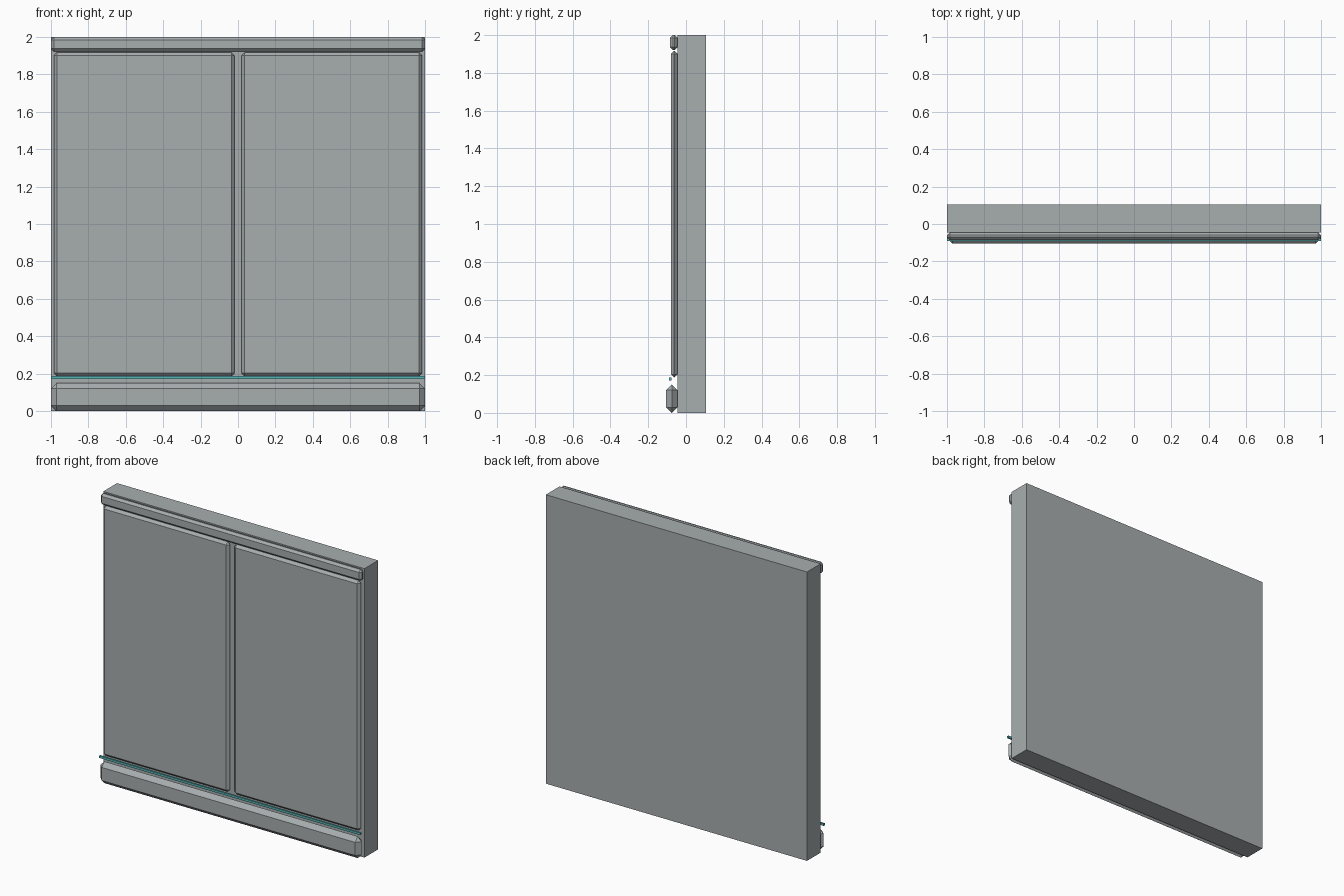
import bpy
import bmesh

cube = bpy.data.objects.get("Cube")
if cube:
    bpy.data.objects.remove(cube, do_unlink=True)


def make_material(name, rgb):
    mat = bpy.data.materials.new(name)
    mat.use_nodes = True
    color = (*rgb, 1.0)
    mat.diffuse_color = color
    mat.node_tree.nodes["Principled BSDF"].inputs["Base Color"].default_value = color
    return mat


def box(name, low, high, mat, chamfer=0.0):
    """Box between two corners, with flat chamfers on every edge."""
    bm = bmesh.new()
    bmesh.ops.create_cube(bm, size=1.0)
    for v in bm.verts:
        v.co = [(a + b) / 2 + c * (b - a) for a, b, c in zip(low, high, v.co)]
    if chamfer:
        bmesh.ops.bevel(bm, geom=bm.edges[:], offset=chamfer, offset_type="OFFSET",
                        segments=1, profile=0.5, affect="EDGES")
    bmesh.ops.recalc_face_normals(bm, faces=bm.faces[:])
    mesh = bpy.data.meshes.new(name)
    bm.to_mesh(mesh)
    bm.free()
    mesh.materials.append(mat)
    obj = bpy.data.objects.new(name, mesh)
    bpy.context.collection.objects.link(obj)
    return obj


grey = make_material("wall grey", (0.39, 0.42, 0.43))
teal = make_material("light strip teal", (0.1, 0.45, 0.46))

wall_front = -0.045

# Main wall slab
box("wall_slab", (-1, wall_front, 0), (1, 0.105, 2), grey)

# Two raised panels
for name, x0, x1 in (("right_panel", -0.985, -0.018), ("left_panel", 0.018, 0.985)):
    box(name, (x0, -0.08, 0.187), (x1, wall_front, 1.917), grey, 0.017)

# Top rail and chunky skirting
box("top_rail", (-1, -0.085, 1.922), (1, wall_front, 2), grey, 0.015)
box("skirting", (-1, -0.105, 0), (1, wall_front, 0.15), grey, 0.0298)

# Thin strip standing just off the wall above the skirting
box("light_strip", (-1, -0.09, 0.172), (1, -0.078, 0.187), teal)
